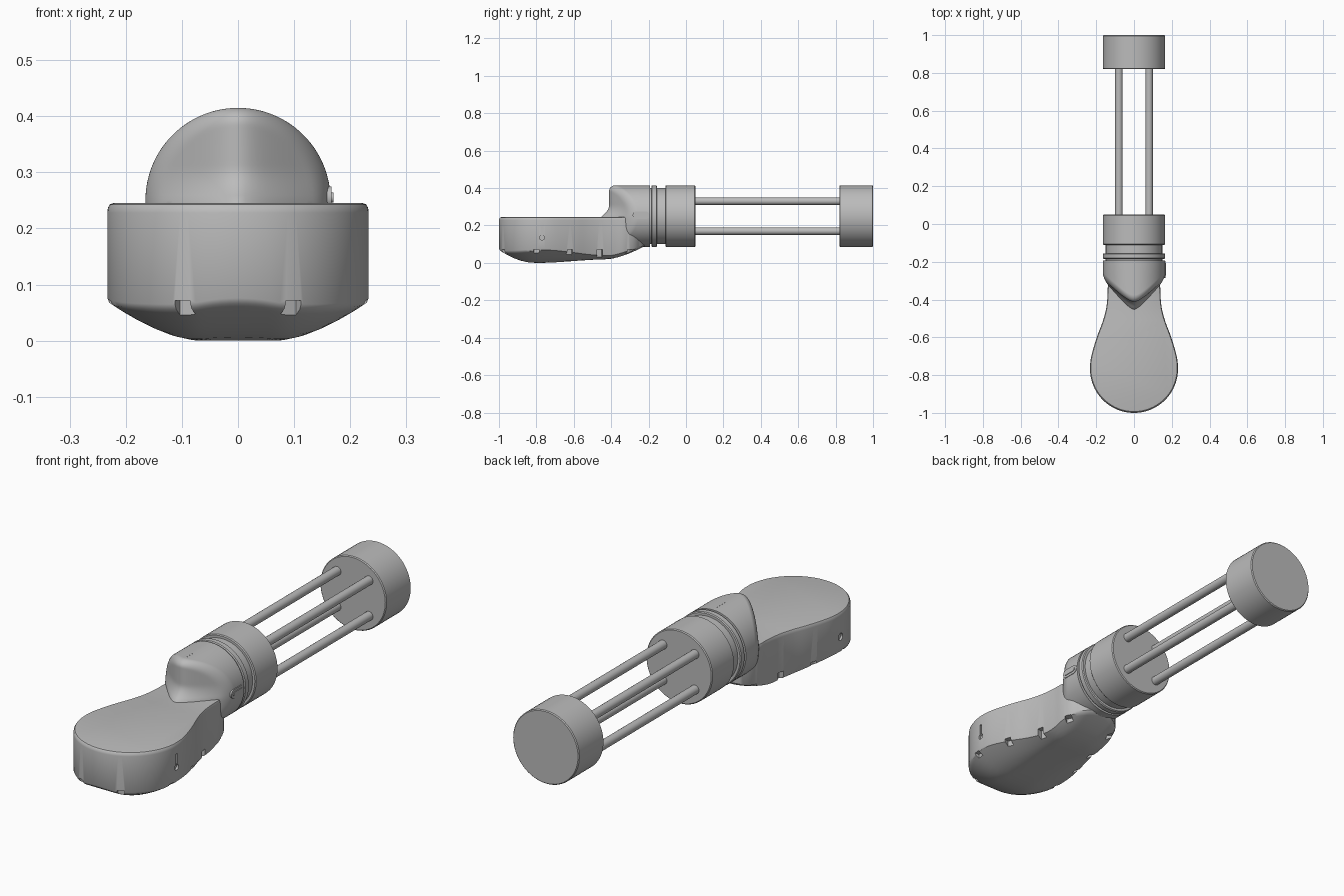
import bpy, bmesh, math
from mathutils import Matrix, Vector

if "Cube" in bpy.data.objects:
    bpy.data.objects.remove(bpy.data.objects["Cube"])

AXIS_Z, R = 0.25, 0.165

grey = bpy.data.materials.new("plain_grey")
grey.diffuse_color = (0.5, 0.5, 0.5, 1)
grey.use_nodes = True
grey.node_tree.nodes["Principled BSDF"].inputs["Base Color"].default_value = grey.diffuse_color


def finish(name, bm, angle=32):
    bmesh.ops.remove_doubles(bm, verts=bm.verts, dist=1e-5)
    bmesh.ops.recalc_face_normals(bm, faces=bm.faces)
    me = bpy.data.meshes.new(name)
    bm.to_mesh(me)
    bm.free()
    ob = bpy.data.objects.new(name, me)
    bpy.context.collection.objects.link(ob)
    me.materials.append(grey)
    smooth(ob, angle)
    return ob


def smooth(ob, angle=32):
    bpy.ops.object.select_all(action='DESELECT')
    ob.select_set(True)
    bpy.context.view_layer.objects.active = ob
    bpy.ops.object.shade_smooth_by_angle(angle=math.radians(angle))


def lathe(name, profile, x=0.0, z=AXIS_Z, n=64):
    """Turned part around a line along y; profile is (radius, y)."""
    bm = bmesh.new()
    rings = [[bm.verts.new((x + r * math.cos(2 * math.pi * i / n), y,
                            z + r * math.sin(2 * math.pi * i / n)))
              for i in range(n)] for r, y in profile]
    for a, b in zip(rings, rings[1:]):
        for i in range(n):
            j = (i + 1) % n
            bm.faces.new((a[i], a[j], b[j], b[i]))
    bm.faces.new(rings[0])
    bm.faces.new(rings[-1])
    return finish(name, bm)


def drum(y0, y1, r=R, c=0.004):
    return [(r - c, y0), (r, y0 + c), (r, y1 - c), (r - c, y1)]


# Turned handle parts
lathe("end_cap", drum(0.82, 1.0))
lathe("front_drum", drum(-0.11, 0.05))
lathe("groove_neck", [(0.15, -0.20), (0.15, -0.10)])
lathe("collar", drum(-0.185, -0.155))
for sx in (-1, 1):
    for sz in (-1, 1):
        lathe("rod", [(0.02, 0.04), (0.02, 0.83)], sx * 0.08, AXIS_Z + sz * 0.08, 24)

# Pear-shaped foot outline: round front, waisted rear
half = [Vector((0.233 * math.sin(a), -0.767 - 0.233 * math.cos(a)))
        for a in (math.radians(3.75 * i) for i in range(25))]
ctrl = [Vector(p) for p in ((0.233, -0.767), (0.226, -0.70), (0.197, -0.60), (0.167, -0.52),
                            (0.148, -0.45), (0.14, -0.38), (0.137, -0.32), (0.115, -0.265),
                            (0.06, -0.225), (0, -0.21))]
ext = [Vector((0.226, -0.83))] + ctrl + [Vector((-0.06, -0.225))]
for i in range(1, len(ext) - 2):
    p0, p1, p2, p3 = ext[i - 1:i + 3]
    for k in range(1, 6):
        t = k / 5
        half.append(0.5 * (2 * p1 + (p2 - p0) * t + (2 * p0 - 5 * p1 + 4 * p2 - p3) * t * t
                           + (3 * p1 - p0 - 3 * p2 + p3) * t ** 3))
outline = half + [Vector((-p.x, p.y)) for p in half[-2:0:-1]]
centre = Vector((0, -0.65))


def belly(x, y):
    """Height of the curved underside."""
    gx = (max(0, abs(x) - 0.07) / 0.163) ** 1.6
    gy = (max(0, -0.8 - y) / 0.2) ** 2
    t = min(1, max(0, (y + 0.8) / 0.4))
    rise = 0.02 * t * t * (3 - 2 * t) + 0.075 * (max(0, y + 0.42) / 0.21) ** 1.5
    return min(0.095, min(0.07, 0.07 * (gx + gy)) + rise)


bm = bmesh.new()
rings = []
levels = [(0.955, 0.245), (0.98, 0.243), (0.995, 0.237), (1, 0.228), (1, None)]
levels += [(s, None) for s in (0.985, 0.95, 0.9, 0.8, 0.7, 0.6, 0.45, 0.3, 0.15, 0.04)]
for k, (s, z) in enumerate(levels):
    ring = []
    for p in outline:
        q = centre + (p - centre) * s
        h = z if z is not None else belly(q.x, q.y) + (0.006 if k == 4 else 0)
        ring.append(bm.verts.new((q.x, q.y, h)))
    rings.append(ring)
n = len(outline)
for a, b in zip(rings, rings[1:]):
    for i in range(n):
        j = (i + 1) % n
        bm.faces.new((a[i], a[j], b[j], b[i]))
bm.faces.new(rings[0])
bm.faces.new(rings[-1])
foot = finish("foot", bm)

# Cutters: notches along the lower edge and small side slots
bm = bmesh.new()


def add_box(loc, size, rot=0.0):
    m = Matrix.Translation(loc) @ Matrix.Rotation(rot, 4, 'Z') @ Matrix.Diagonal((*size, 1))
    bmesh.ops.create_cube(bm, size=1, matrix=m)


def add_disc(x, y, z, r):
    m = Matrix.Translation((x, y, z)) @ Matrix.Rotation(math.pi / 2, 4, 'Y')
    bmesh.ops.create_cone(bm, cap_ends=True, segments=20, radius1=r, radius2=r,
                          depth=0.02, matrix=m)


for x, y, deg in ((0.10, -0.98, -65), (0.233, -0.80, -5), (0.203, -0.62, 18),
                  (0.150, -0.46, 12), (0.125, -0.30, 30)):
    for s in (-1, 1):
        add_box((s * x, y, 0.0), (0.05, 0.03, 0.144), s * math.radians(deg))
add_box((0.233, -0.77, 0.165), (0.016, 0.012, 0.06))
add_disc(0.233, -0.77, 0.135, 0.013)
add_disc(-0.233, -0.77, 0.135, 0.016)
cutter = finish("notch_cutter", bm)
cutter.hide_render = True
mod = foot.modifiers.new("notches", 'BOOLEAN')
mod.operation, mod.solver, mod.object, mod.use_self = 'DIFFERENCE', 'EXACT', cutter, True
bpy.context.view_layer.objects.active = foot
bpy.ops.object.modifier_apply(modifier=mod.name)
bpy.data.objects.remove(cutter)
smooth(foot)

# Hood: round body ending in a soft wedge that flares onto the foot
bm = bmesh.new()
NZ, NX = 56, 40
rows = []
for i in range(NZ + 1):
    th = -math.pi / 2 + math.pi * i / NZ
    dz, a = R * math.sin(th), max(R * math.cos(th), 1e-4)
    row = [bm.verts.new((-a, -0.192, AXIS_Z + dz))]
    for j in range(NX + 1):
        x = -a * math.cos(math.pi * j / NX)
        q = min(1, max(0, (math.hypot(x, dz) / R - 0.82) / 0.18))
        y = -0.447 + math.sqrt((0.92 * x) ** 2 + 0.036 ** 2)
        y += 0.035 * (1 - math.sqrt(1 - q * q))
        f = min(1, max(0, (0.06 - dz) / 0.065))
        y -= 0.045 * f * f * (1 - abs(x) / R)
        if dz < -0.01:
            y = max(y, -0.33)
        row.append(bm.verts.new((x, y, AXIS_Z + dz)))
    row.append(bm.verts.new((a, -0.192, AXIS_Z + dz)))
    rows.append(row)
for a, b in zip(rows, rows[1:]):
    for j in range(len(a)):
        k = (j + 1) % len(a)
        bm.faces.new((a[j], a[k], b[k], b[j]))
finish("hood", bm, 45)

# Rounded latch tab on the right side of the hood
bm = bmesh.new()
for y, z0, dy in ((-0.24, 0.255, 0.045), (-0.24, 0.255, 0.033)):
    h = 0.02 if dy > 0.04 else 0.009
    x1 = 0.167 if dy > 0.04 else 0.170
    loop = []
    for i in range(24):
        t = 2 * math.pi * (i + 0.5) / 24
        cy = math.copysign(dy - h, math.cos(t))
        loop.append((y + cy + h * math.cos(t), z0 + h * math.sin(t)))
    lo = [bm.verts.new((0.14, p, z)) for p, z in loop]
    hi = [bm.verts.new((x1, p, z)) for p, z in loop]
    for i in range(24):
        j = (i + 1) % 24
        bm.faces.new((lo[i], lo[j], hi[j], hi[i]))
    bm.faces.new(lo)
    bm.faces.new(hi)
finish("latch_tab", bm)
